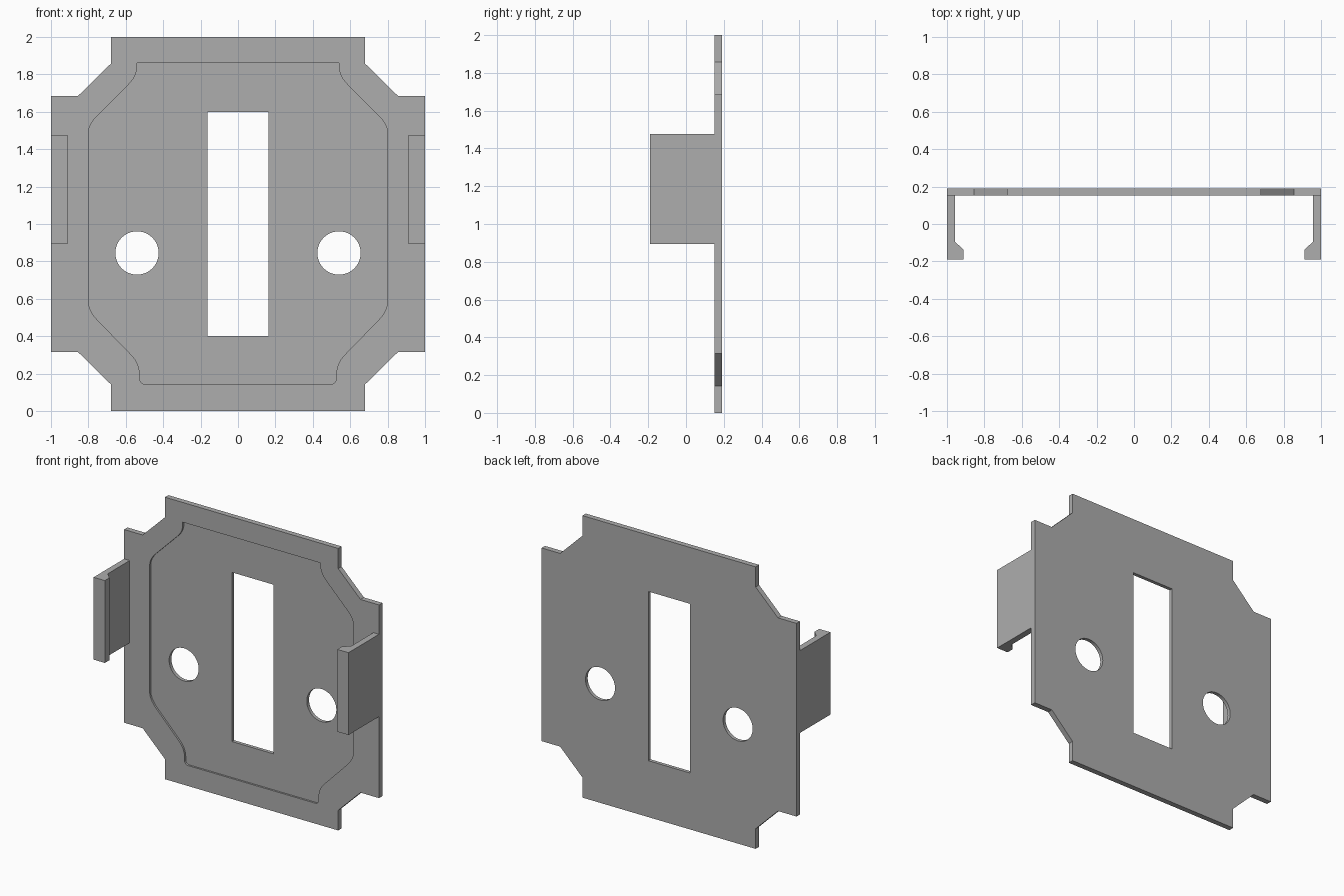
import bpy, bmesh, math
from mathutils import Vector

default = bpy.data.objects.get("Cube")
if default:
    bpy.data.objects.remove(default, do_unlink=True)

# Single material
grey = bpy.data.materials.new("mid grey")
grey.use_nodes = True
COLOUR = (0.42, 0.42, 0.42, 1)
grey.diffuse_color = COLOUR
grey.node_tree.nodes["Principled BSDF"].inputs["Base Color"].default_value = COLOUR

BACK, FRONT, RECESS = 0.19, 0.152, 0.013


def prism(name, profile, start, offset):
    """Extrude a closed profile; start maps a 2D point to 3D."""
    bm = bmesh.new()
    face = bm.faces.new([bm.verts.new(start(*p)) for p in profile])
    moved = bmesh.ops.extrude_face_region(bm, geom=[face])["geom"]
    bmesh.ops.translate(bm, vec=offset,
                        verts=[g for g in moved if isinstance(g, bmesh.types.BMVert)])
    bmesh.ops.recalc_face_normals(bm, faces=bm.faces)
    mesh = bpy.data.meshes.new(name)
    bm.to_mesh(mesh)
    bm.free()
    mesh.materials.append(grey)
    obj = bpy.data.objects.new(name, mesh)
    bpy.context.collection.objects.link(obj)
    return obj


def slab(name, profile, y0, y1):
    return prism(name, profile, lambda x, z: (x, y0, z), (0, y1 - y0, 0))


def mirror_x(half):
    return half + [(-x, z) for x, z in reversed(half)]


def bend(a, b, c, steps=6):
    """Rounded corner from a to c, pulled towards b."""
    a, b, c = Vector(a), Vector(b), Vector(c)
    return [tuple(a.lerp(b, t).lerp(b.lerp(c, t), t))
            for t in (i / steps for i in range(steps + 1))]


def cut(target, cutter):
    mod = target.modifiers.new("cut", 'BOOLEAN')
    mod.operation, mod.solver, mod.object = 'DIFFERENCE', 'EXACT', cutter
    bpy.context.view_layer.objects.active = target
    bpy.ops.object.modifier_apply(modifier=mod.name)
    bpy.data.objects.remove(cutter, do_unlink=True)


# Plate with notched corners
quarter = [(0.68, 2), (0.68, 1.857), (0.855, 1.685), (1, 1.685)]
plate = slab("plate", mirror_x(quarter + [(x, 2 - z) for x, z in reversed(quarter)]),
             FRONT, BACK)

# Shallow recess in the front
recess = ([(0.54, 1.86)]
          + bend((0.54, 1.84), (0.54, 1.791), (0.585, 1.746))
          + bend((0.755, 1.576), (0.8, 1.531), (0.8, 1.48))
          + bend((0.8, 0.59), (0.8, 0.54), (0.755, 0.49))
          + bend((0.57, 0.3), (0.525, 0.255), (0.525, 0.19))
          + bend((0.525, 0.165), (0.52, 0.15), (0.505, 0.145), 3))
cut(plate, slab("recess_cutter", mirror_x(recess), FRONT - 0.1, FRONT + RECESS))

# Central slot and two round holes
cut(plate, slab("slot_cutter", mirror_x([(0.163, 1.6), (0.163, 0.4)]), 0, 0.4))
for side in (-1, 1):
    circle = [(side * 0.54 + 0.116 * math.cos(a), 0.845 + 0.116 * math.sin(a))
              for a in (math.tau * i / 48 for i in range(48))]
    cut(plate, slab("hole_cutter", circle, 0, 0.4))

# Side clips with hooked lips
hook = [(1, FRONT), (0.956, FRONT), (0.956, -0.095),
        (0.912, -0.138), (0.912, -0.19), (1, -0.19)]
clips = [prism(name, hook, lambda x, y, s=side: (s * x, y, 0.893), (0, 0, 0.584))
         for name, side in (("left_clip", 1), ("right_clip", -1))]

# Smooth the round walls, keep edges sharp
bpy.ops.object.select_all(action='DESELECT')
for obj in [plate] + clips:
    obj.select_set(True)
bpy.context.view_layer.objects.active = plate
bpy.ops.object.shade_smooth_by_angle(angle=math.radians(25))
